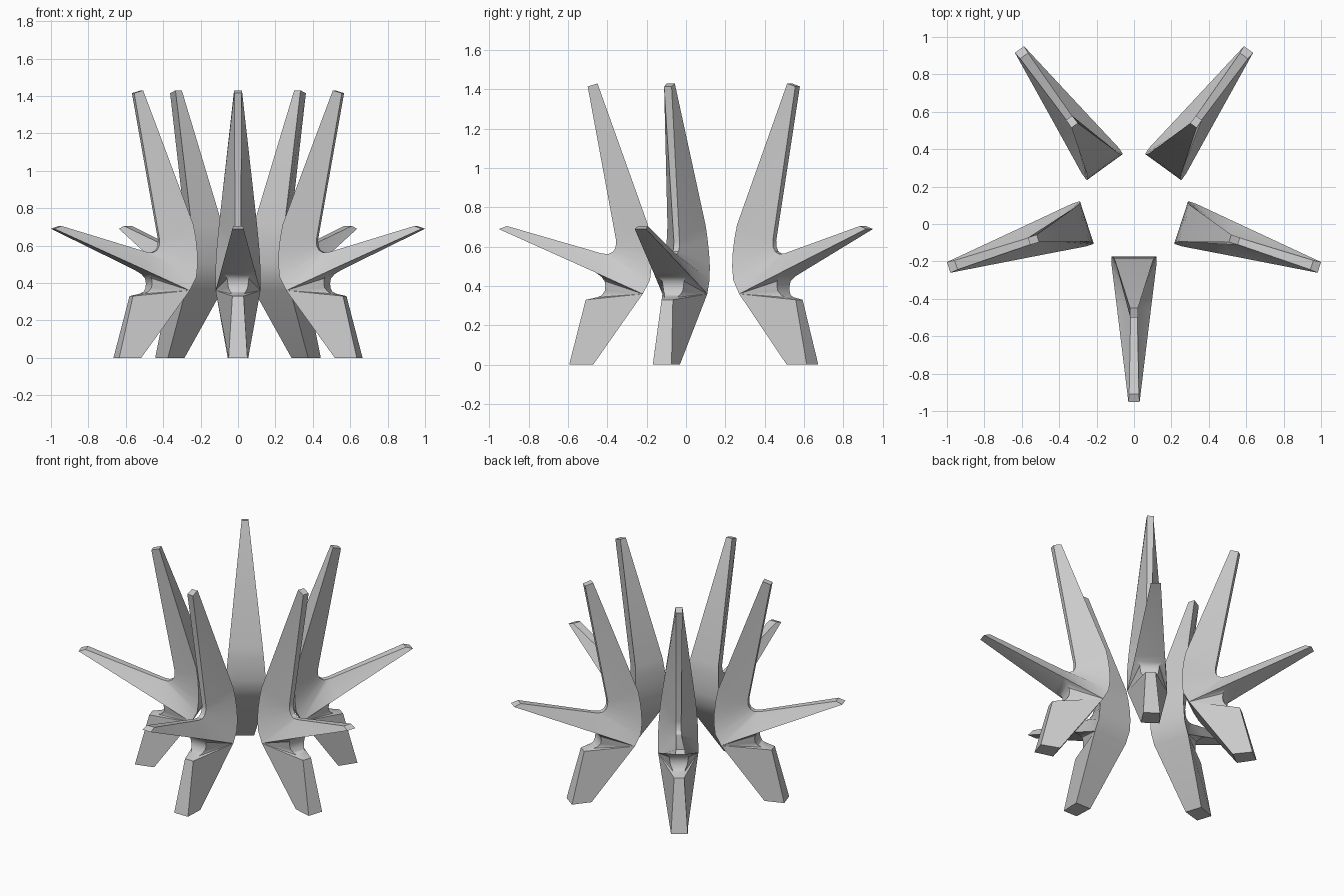
import bpy, bmesh, math
from mathutils import Matrix, Vector

if "Cube" in bpy.data.objects:
    bpy.data.objects.remove(bpy.data.objects["Cube"])

CENTRE_Y = 0.09   # hub of the five-fold ring

# Each point is (radius, height, half width), read around one fin's outline
inner = [(.54, 1.43, .021), (.283, .71, .102), (.272, .64, .109), (.266, .57, .115),
         (.265, .50, .119), (.273, .43, .12), (.31, .36, .12)]
foot = [(.562, 0, .055), (.684, 0, .05), (.60, .33, .03)]
notch = [(.54, .343, .034), (.518, .353, .04), (.503, .375, .051), (.50, .40, .055),
         (.504, .425, .058), (.52, .447, .072), (.55, .469, .09)]
arm = [(1.042, .69, .03), (1.0, .705, .026)]
crook = [(.52, .566, .017), (.485, .562, .016), (.46, .575, .015),
         (.448, .597, .015), (.445, .63, .015)]
spike = [(.59, 1.415, .02)]
outline = inner + foot + notch + arm + crook + spike
n = len(outline)

# Index helpers along the outline
P = len(inner) - 1
F = len(inner)
N0 = F + 3
N1 = N0 + len(notch) - 1
T = N1 + 1
C = T + 2
S = n - 1

# Side panels: foot, notch fan, arm, crook, spike
sides = [(P, F, F + 1, F + 2)]
sides += [(P, i, i + 1) for i in range(F + 2, N1)]
sides += [(P, N1, C), (N1, T, T + 1, C)]
sides += [(P - k, C + k, C + k + 1, P - k - 1) for k in range(4)]
sides += [(2, S - 1, 1), (1, S - 1, S, 0)]


def make_fin_mesh():
    bm = bmesh.new()
    left = [bm.verts.new((r, -w, z)) for r, z, w in outline]
    right = [bm.verts.new((r, w, z)) for r, z, w in outline]
    for i in range(n):
        j = (i + 1) % n
        bm.faces.new((left[i], left[j], right[j], right[i]))
    for f in sides:
        bm.faces.new([left[i] for i in f])
        bm.faces.new([right[i] for i in reversed(f)])
    bmesh.ops.recalc_face_normals(bm, faces=bm.faces)
    me = bpy.data.meshes.new("fin")
    bm.to_mesh(me)
    bm.free()
    return me


# Five identical three-pronged fins round the hub
for k in range(5):
    ob = bpy.data.objects.new(f"fin_{k + 1}", make_fin_mesh())
    bpy.context.collection.objects.link(ob)
    ob.location = (0, CENTRE_Y, 0)
    ob.rotation_euler.z = math.radians(-90 + 72 * k)
    bpy.ops.object.select_all(action='DESELECT')
    ob.select_set(True)
    bpy.context.view_layer.objects.active = ob
    bpy.ops.object.shade_smooth_by_angle(angle=math.radians(30))
